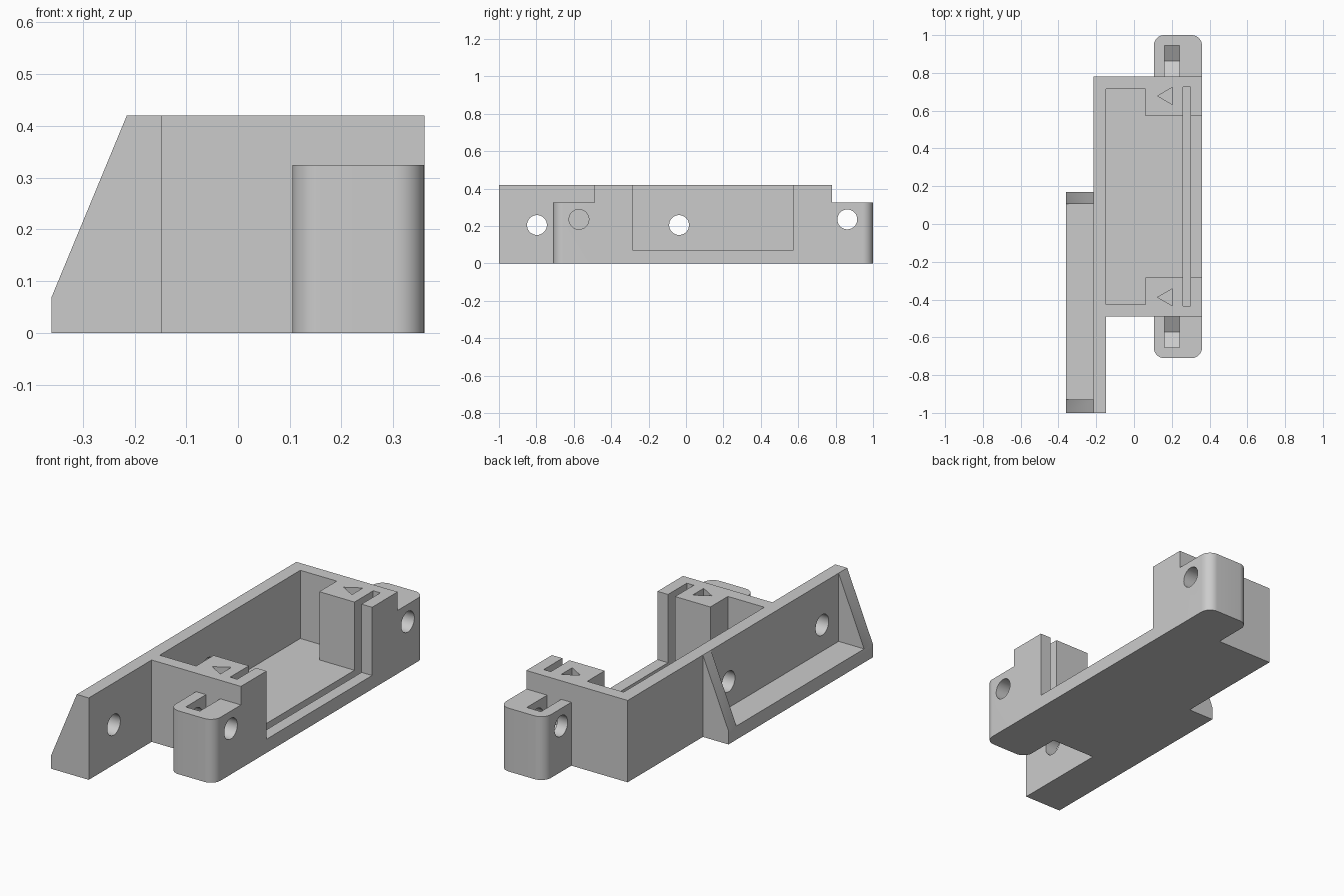
import bpy, bmesh, math
from mathutils import Vector

old = bpy.data.objects.get("Cube")
if old:
    bpy.data.objects.remove(old, do_unlink=True)

grey = bpy.data.materials.new("plain grey")
grey.use_nodes = True
COLOUR = (0.6, 0.6, 0.6, 1)
grey.diffuse_color = COLOUR
grey.node_tree.nodes["Principled BSDF"].inputs["Base Color"].default_value = COLOUR

HEIGHT = 0.42
FLOOR = 0.07
ABOVE = 0.6       # cutters rise past the top
MID = 0.145       # the tray is symmetric about this y


def prism(name, points, axis, lo, hi):
    """Extrude a flat profile along x, y or z."""
    def place(p, t):
        a, b = p
        return {"x": (t, a, b), "y": (a, t, b), "z": (a, b, t)}[axis]
    bm = bmesh.new()
    face = bm.faces.new([bm.verts.new(place(p, lo)) for p in points])
    new = bmesh.ops.extrude_face_region(bm, geom=[face])["geom"]
    shift = Vector(place((0, 0), hi - lo))
    bmesh.ops.translate(bm, vec=shift,
                        verts=[v for v in new if isinstance(v, bmesh.types.BMVert)])
    bmesh.ops.recalc_face_normals(bm, faces=bm.faces)
    mesh = bpy.data.meshes.new(name)
    bm.to_mesh(mesh)
    bm.free()
    mesh.materials.append(grey)
    obj = bpy.data.objects.new(name, mesh)
    bpy.context.collection.objects.link(obj)
    return obj


def box(name, x0, x1, y0, y1, z0, z1):
    return prism(name, [(x0, y0), (x1, y0), (x1, y1), (x0, y1)], "z", z0, z1)


def circle(cy, cz, r, n=48):
    return [(cy + r * math.cos(math.tau * i / n), cz + r * math.sin(math.tau * i / n))
            for i in range(n)]


def combine(target, tool, operation):
    mod = target.modifiers.new("combine", "BOOLEAN")
    mod.operation = operation
    mod.solver = "EXACT"
    mod.object = tool
    bpy.context.view_layer.objects.active = target
    bpy.ops.object.modifier_apply(modifier=mod.name)
    bpy.data.objects.remove(tool, do_unlink=True)


def add(tool):
    combine(tray, tool, "UNION")


def cut(tool):
    combine(tray, tool, "DIFFERENCE")


# Tray block
tray = box("mounting_tray", -0.215, 0.36, -0.49, 0.78, 0, HEIGHT)

# Side bracket with sloping ends and a recess between its gussets
add(prism("bracket", [(-0.36, 0), (-0.147, 0), (-0.147, HEIGHT), (-0.215, HEIGHT),
                      (-0.36, FLOOR)], "y", -1, 0.17))
cut(box("bracket_recess", -0.5, -0.215, -0.93, 0.105, FLOOR, ABOVE))

# Rounded ears at both ends
R = 0.055
for s in (1, -1):
    arc = [(math.sin(i * math.pi / 24) * R, math.cos(i * math.pi / 24) * R)
           for i in range(13)]
    left, right, end = 0.105, 0.36, 0.855
    outline = [(left, 0.6)]
    outline += [(left + R - a, end - R + b) for a, b in reversed(arc)]
    outline += [(right - R + a, end - R + b) for a, b in arc]
    outline += [(right, 0.6)]
    add(prism("ear", [(x, MID + s * y) for x, y in outline], "z", 0, 0.325))

# Open cavity: wide at the back, narrowing between the corner blocks
cut(prism("cavity", [(-0.147, -0.425), (0.06, -0.425), (0.06, -0.283), (0.5, -0.283),
                     (0.5, 0.573), (0.06, 0.573), (0.06, 0.715), (-0.147, 0.715)],
          "z", FLOOR, ABOVE))

# Sliding panel groove
cut(box("panel_groove", 0.26, 0.30, MID - 0.58, MID + 0.58, 0.035, ABOVE))

# Bracket screw holes
for y in (-0.797, -0.037):
    cut(prism("wall_hole", circle(y, 0.205, 0.053), "x", -0.3, -0.1))

for s in (1, -1):
    # Nut pocket with a V floor, and the bolt hole across the ear
    inner, mid, outer = (MID + s * d for d in (0.635, 0.7175, 0.80))
    cut(prism("nut_pocket", [(inner, ABOVE), (inner, 0.187), (mid, 0.14),
                             (outer, 0.187), (outer, ABOVE)], "x", 0.162, 0.242))
    cut(prism("ear_hole", circle(mid, 0.235, 0.053), "x", 0.05, 0.5))
    # Engraved arrow on the corner block
    y = MID + s * 0.533
    cut(prism("arrow", [(0.125, y), (0.203, y - 0.045), (0.203, y + 0.045)],
              "z", HEIGHT - 0.035, ABOVE))

bpy.ops.object.select_all(action="DESELECT")
tray.select_set(True)
bpy.context.view_layer.objects.active = tray
bpy.ops.object.shade_smooth_by_angle(angle=math.radians(25))
